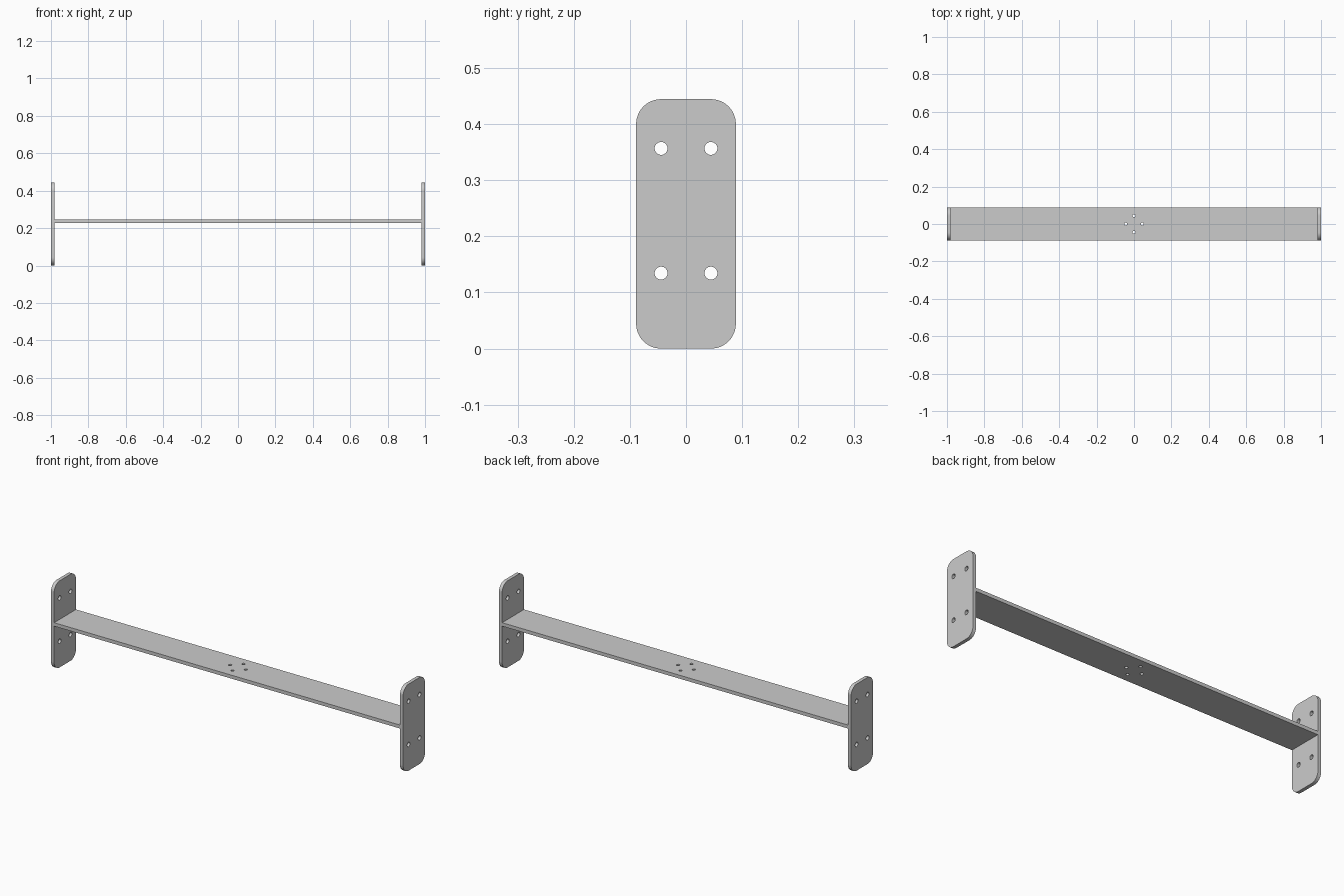
import bpy, bmesh
from math import pi, cos, sin, radians

if "Cube" in bpy.data.objects:
    bpy.data.objects.remove(bpy.data.objects["Cube"])

T = 0.0178          # sheet thickness
W = 0.0889          # half width of all parts
H = 0.4445          # end plate height


def arc(cx, cy, r, a0, a1, n):
    return [(cx + r * cos(a0 + (a1 - a0) * i / n), cy + r * sin(a0 + (a1 - a0) * i / n))
            for i in range(n + 1)]


def circle(cx, cy, r, n=32):
    return arc(cx, cy, r, 0, 2 * pi, n)[:-1]


def sheet(name, loops, location, rotation=(0, 0, 0)):
    """Flat sheet from an outline plus hole loops, extruded to thickness T."""
    cu = bpy.data.curves.new(name, 'CURVE')
    cu.dimensions = '2D'
    cu.fill_mode = 'BOTH'
    cu.extrude = T / 2
    for pts in loops:
        sp = cu.splines.new('POLY')
        sp.points.add(len(pts) - 1)
        for p, (x, y) in zip(sp.points, pts):
            p.co = (x, y, 0, 1)
        sp.use_cyclic_u = True
    ob = bpy.data.objects.new(name, cu)
    bpy.context.collection.objects.link(ob)
    ob.location, ob.rotation_euler = location, rotation
    bpy.ops.object.select_all(action='DESELECT')
    ob.select_set(True)
    bpy.context.view_layer.objects.active = ob
    bpy.ops.object.convert(target='MESH')
    ob = bpy.context.object
    ob.name = name
    # weld caps to the rim
    bm = bmesh.new()
    bm.from_mesh(ob.data)
    bmesh.ops.remove_doubles(bm, verts=bm.verts, dist=1e-5)
    bmesh.ops.recalc_face_normals(bm, faces=bm.faces)
    bm.to_mesh(ob.data)
    bm.free()
    bpy.ops.object.shade_smooth_by_angle(angle=radians(30))
    return ob


# End plates: rounded rectangle with four bolt holes
R = 0.0444
corners = [(W - R, R), (W - R, H - R), (R - W, H - R), (R - W, R)]
outline = []
for i, (x, y) in enumerate(corners):
    outline += arc(x, y, R, (i - 1) * pi / 2, i * pi / 2, 12)
bolts = [circle(y, z, 0.0115) for y in (-0.0444, 0.0444) for z in (0.1345, 0.3567)]
for side, name in ((-1, "left_end_plate"), (1, "right_end_plate")):
    sheet(name, [outline] + bolts, (side * (1 - T / 2), 0, 0), (pi / 2, 0, pi / 2))

# Cross bar: long flat strip with a ring of four small holes in the middle
L = 1 - T
strip = [(-L, -W), (L, -W), (L, W), (-L, W)]
d = 0.0444
pins = [circle(x, y, 0.0078, 24) for x, y in ((d, 0), (-d, 0), (0, d), (0, -d))]
sheet("cross_bar", [strip] + pins, (0, 0, 0.2375))
